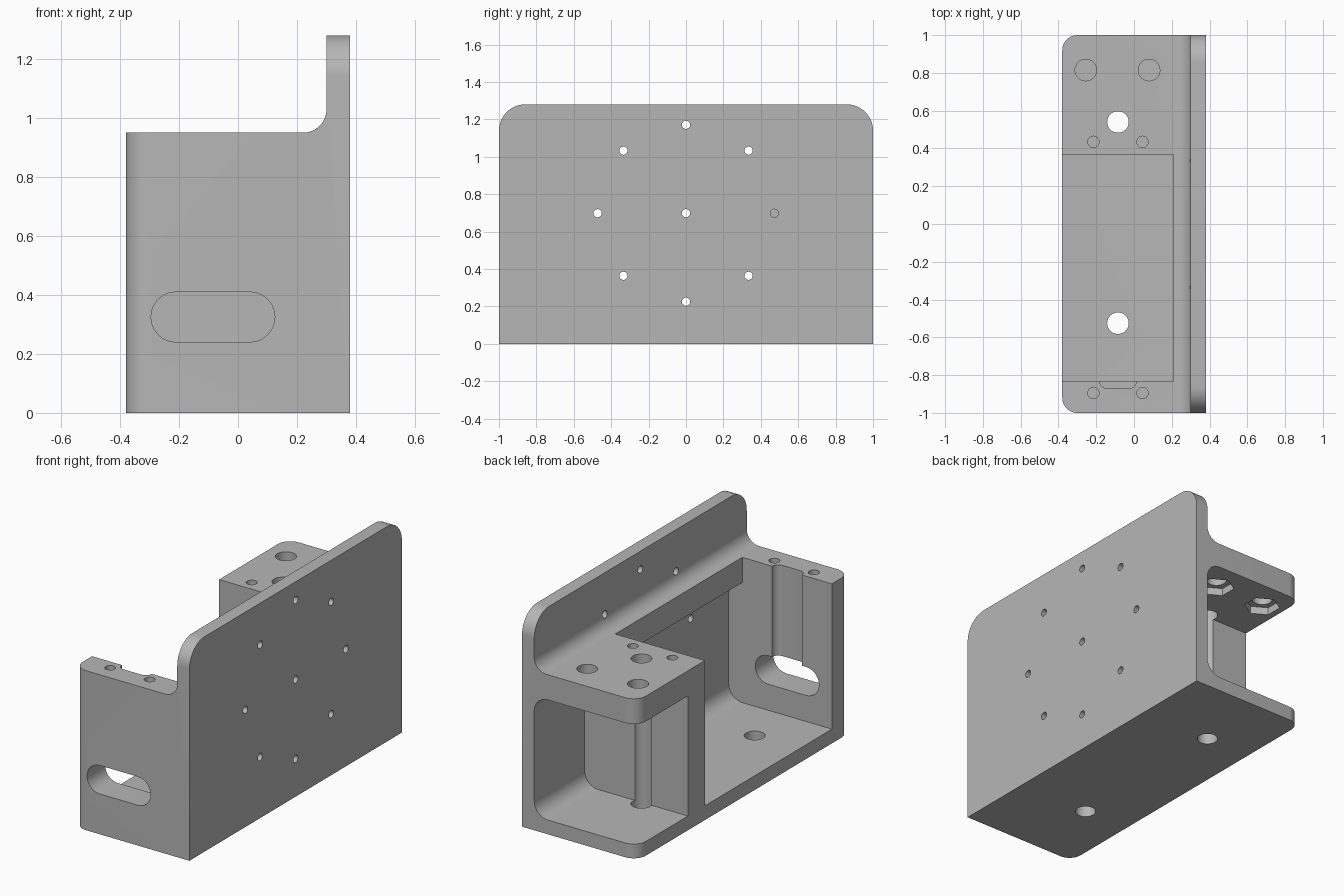
import bpy, bmesh
from math import sin, cos, radians
from mathutils import Vector

old = bpy.data.objects.get("Cube")
if old:
    bpy.data.objects.remove(old, do_unlink=True)

# Main sizes
BACK, FACE, RIB = -0.38, 0.38, 0.30      # x of open side, plate face, plate inside
TOP, PLATE_TOP = 0.95, 1.28
FLOOR, CEIL, FILLET = 0.085, 0.80, 0.09
MID_X = -0.085                           # centre line of the holes and slots
OUT = 0.1                                # cutter overshoot

grey = bpy.data.materials.new("plain grey")
grey.use_nodes = True
grey.diffuse_color = (0.47, 0.47, 0.47, 1)
grey.node_tree.nodes["Principled BSDF"].inputs["Base Color"].default_value = grey.diffuse_color


def arc(a, b, r, start, end, steps=12):
    angles = [radians(start + (end - start) * i / steps) for i in range(steps + 1)]
    return [(a + r * cos(t), b + r * sin(t)) for t in angles]


def prism(name, points, axis, lo, hi):
    """Extrude a 2D outline along an axis (outline uses the other two axes in order)."""
    bm = bmesh.new()

    def place(p, d):
        c = list(p)
        c.insert("xyz".index(axis), d)
        return bm.verts.new(c)

    face = bm.faces.new([place(p, lo) for p in points])
    ext = bmesh.ops.extrude_face_region(bm, geom=[face])
    shift = Vector([hi - lo if a == axis else 0 for a in "xyz"])
    moved = [v for v in ext["geom"] if isinstance(v, bmesh.types.BMVert)]
    bmesh.ops.translate(bm, verts=moved, vec=shift)
    bmesh.ops.recalc_face_normals(bm, faces=bm.faces)
    mesh = bpy.data.meshes.new(name)
    bm.to_mesh(mesh)
    bm.free()
    mesh.materials.append(grey)
    obj = bpy.data.objects.new(name, mesh)
    bpy.context.collection.objects.link(obj)
    return obj


def box(x0, x1, y0, y1):
    return [(x0, y0), (x1, y0), (x1, y1), (x0, y1)]


def circle(a, b, r, sides=32, start=0):
    return arc(a, b, r, start, start + 360, sides)[:-1]


def combine(target, tool, operation="DIFFERENCE"):
    mod = target.modifiers.new(tool.name, "BOOLEAN")
    mod.operation, mod.solver, mod.object = operation, "EXACT", tool
    bpy.context.view_layer.objects.active = target
    bpy.ops.object.modifier_apply(modifier=mod.name)
    bpy.data.objects.remove(tool, do_unlink=True)


def cut(points, axis, lo, hi):
    combine(bracket, prism("cutter", points, axis, lo, hi))


# Body: stepped outline with a fillet where the block meets the plate
outline = [(BACK, 0), (FACE, 0), (FACE, PLATE_TOP), (RIB, PLATE_TOP)]
outline += arc(RIB - 0.08, TOP + 0.08, 0.08, 0, -90) + [(BACK, TOP)]
bracket = prism("mounting_bracket", outline, "y", -1, 1)

# Round the upper plate corners and the upright block corners
bm = bmesh.new()
bm.from_mesh(bracket.data)


def round_edges(rule, radius):
    edges = [e for e in bm.edges if all(rule(v.co) for v in e.verts)
             and abs(e.verts[0].co.y - e.verts[1].co.y) < 0.01]
    bmesh.ops.bevel(bm, geom=edges, offset=radius, segments=12, profile=0.5, affect="EDGES")


round_edges(lambda c: c.z > PLATE_TOP - 0.001, 0.14)
round_edges(lambda c: c.x < BACK + 0.001, 0.08)
bm.to_mesh(bracket.data)
bm.free()

# Two bays opening sideways, filleted along the plate
bay = [(BACK - OUT, FLOOR)] + arc(RIB - FILLET, FLOOR + FILLET, FILLET, -90, 0)
bay += arc(RIB - FILLET, CEIL - FILLET, FILLET, 0, 90) + [(BACK - OUT, CEIL)]
cut(bay, "y", -0.83, 0.365)
cut(bay, "y", 0.525, 1 + OUT)

# Open top of the long bay
cut(box(BACK - OUT, RIB - FILLET, -0.83, 0.365), "z", CEIL - 0.2, TOP + OUT)

# Cable groove in the front wall and the long slot below it
groove = arc(MID_X - 0.058, -0.83, 0.04, 180, 270) + arc(MID_X + 0.058, -0.83, 0.04, 270, 360)
groove += [(MID_X + 0.098, -0.8), (MID_X - 0.098, -0.8)]
cut(groove, "z", 0.325, TOP + OUT)
slot = arc(MID_X - 0.125, 0.325, 0.085, 90, 270) + arc(MID_X + 0.125, 0.325, 0.085, -90, 90)
cut(slot, "y", -1 - OUT, -0.75)

# Vertical bolt holes: full height at the divider, floor only in the long bay
cut(circle(MID_X, 0.54, 0.057), "z", -OUT, TOP + OUT)
cut(circle(MID_X, -0.525, 0.057), "z", -OUT, FLOOR + OUT)

# Shelf holes with hexagonal nut pockets underneath
for x in (-0.255, 0.08):
    cut(circle(x, 0.815, 0.057), "z", CEIL - OUT, TOP + OUT)
    cut(circle(x, 0.815, 0.1, 6, 30), "z", CEIL - OUT, CEIL + 0.045)

# Blind screw holes in the top
for x in (MID_X - 0.13, MID_X + 0.13):
    for y in (0.435, -0.895):
        cut(circle(x, y, 0.03, 24), "z", TOP - 0.25, TOP + OUT)

# Ring of screw holes through the plate
for i in range(8):
    t = radians(45 * i)
    cut(circle(0.473 * cos(t), 0.698 + 0.473 * sin(t), 0.022, 20), "x", 0.2, FACE + OUT)
cut(circle(0, 0.698, 0.022, 20), "x", 0.2, FACE + OUT)

# Smooth the rounded parts and keep the machined edges crisp
bpy.ops.object.select_all(action="DESELECT")
bracket.select_set(True)
bpy.context.view_layer.objects.active = bracket
bpy.ops.object.shade_smooth_by_angle(angle=radians(30))
